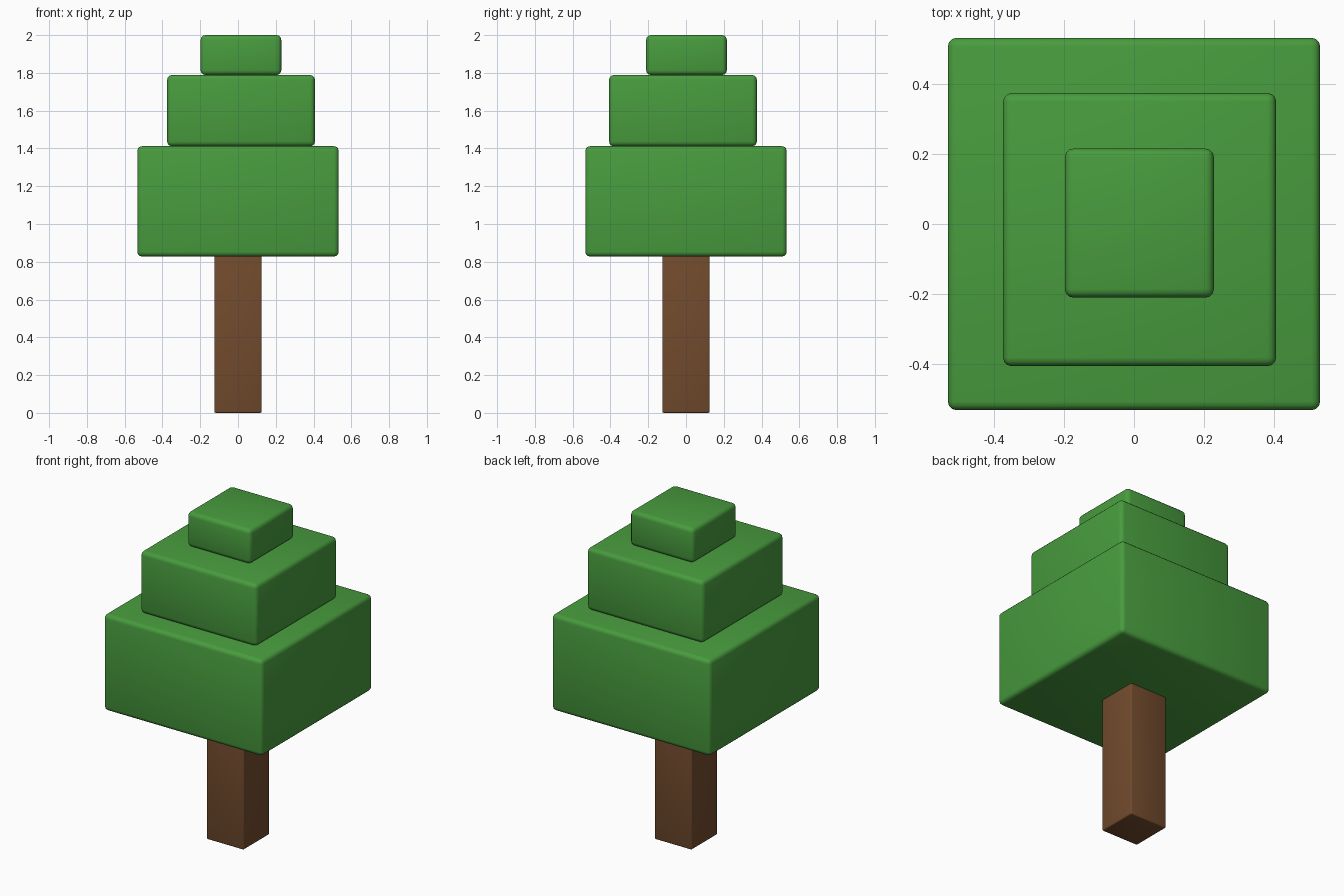
import bpy

if "Cube" in bpy.data.objects:
    bpy.data.objects.remove(bpy.data.objects["Cube"])


def material(name, rgb):
    mat = bpy.data.materials.new(name)
    mat.diffuse_color = (*rgb, 1.0)
    mat.use_nodes = True
    mat.node_tree.nodes["Principled BSDF"].inputs["Base Color"].default_value = mat.diffuse_color
    return mat


def rounded_box(name, low, high, radius, mat):
    """Box between two corners with softly rounded edges."""
    center = [(a + b) / 2 for a, b in zip(low, high)]
    bpy.ops.mesh.primitive_cube_add(size=1, location=center)
    obj = bpy.context.object
    obj.name = name
    obj.scale = [b - a for a, b in zip(low, high)]
    bpy.ops.object.transform_apply(location=False, rotation=False, scale=True)
    obj.data.materials.append(mat)
    bevel = obj.modifiers.new("rounded_edges", 'BEVEL')
    bevel.width = radius
    bevel.segments = 3
    bpy.ops.object.modifier_apply(modifier=bevel.name)
    bpy.ops.object.shade_smooth_by_angle()
    return obj


leaf_green = material("leaf_green", (0.065, 0.333, 0.048))
bark_brown = material("bark_brown", (0.168, 0.070, 0.026))

# Trunk
rounded_box("trunk", (-0.125, -0.125, 0.0), (0.125, 0.125, 0.835), 0.008, bark_brown)

# Foliage tiers, slightly off-centre towards the top
tiers = [
    ("lower_foliage", (-0.533, -0.533, 0.828), (0.533, 0.533, 1.412)),
    ("middle_foliage", (-0.375, -0.407, 1.412), (0.407, 0.375, 1.789)),
    ("top_foliage", (-0.198, -0.211, 1.789), (0.229, 0.216, 2.0)),
]
for name, low, high in tiers:
    rounded_box(name, low, high, 0.025, leaf_green)
